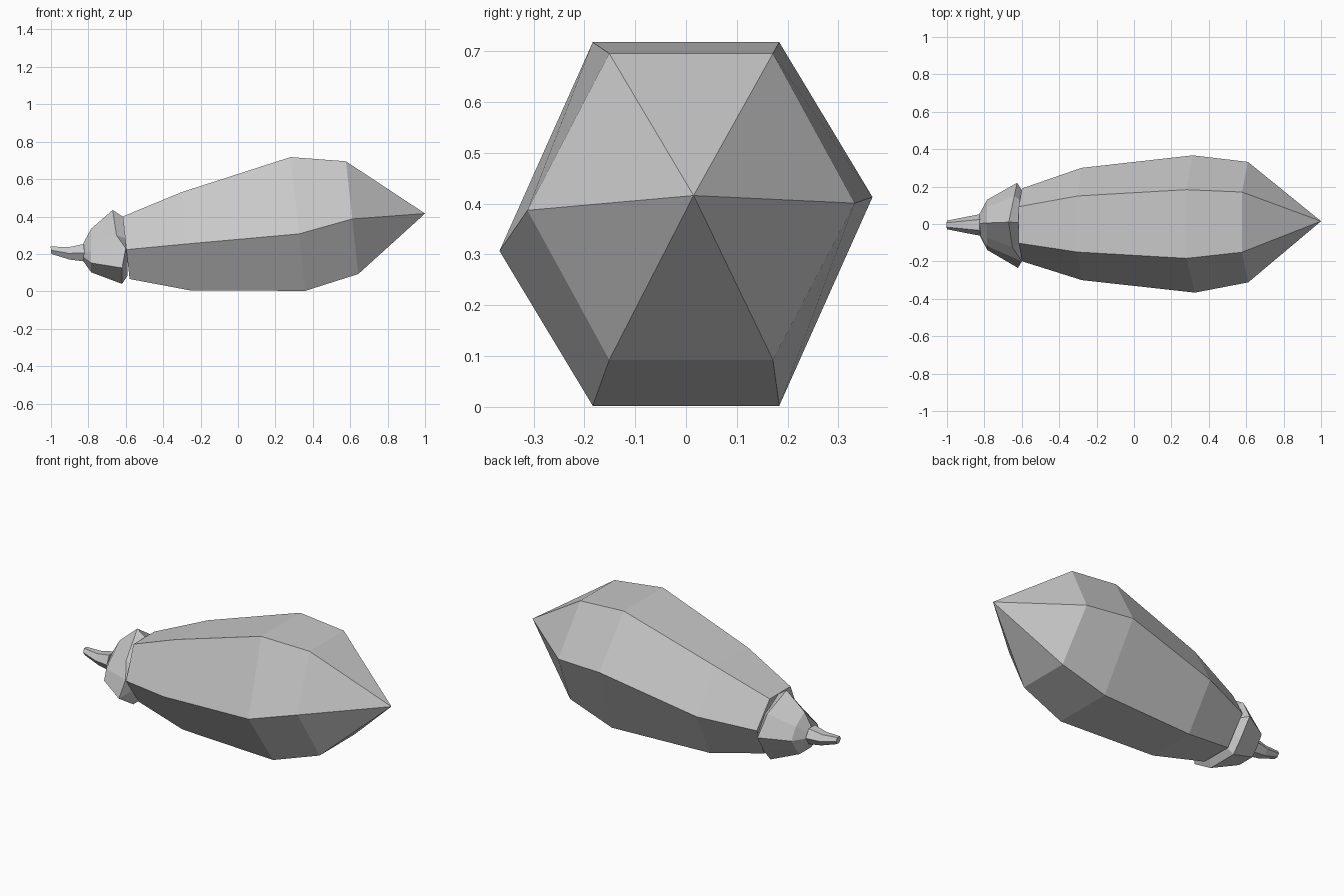
import bpy, bmesh
from math import cos, sin, radians

default_cube = bpy.data.objects.get("Cube")
if default_cube:
    bpy.data.objects.remove(default_cube, do_unlink=True)

grey = bpy.data.materials.new("plain_grey")
grey.use_nodes = True
shade = (0.58, 0.58, 0.58, 1)
grey.diffuse_color = shade
grey.node_tree.nodes["Principled BSDF"].inputs["Base Color"].default_value = shade


def loft(name, rings, tip=None):
    """Skin equal-sized rings; close the far end with a cap or a point."""
    bm = bmesh.new()
    loops = [[bm.verts.new(p) for p in ring] for ring in rings]
    count = len(loops[0])
    for a, b in zip(loops, loops[1:]):
        for i in range(count):
            j = (i + 1) % count
            bm.faces.new((a[i], a[j], b[j], b[i]))
    bm.faces.new(loops[0])
    if tip:
        point = bm.verts.new(tip)
        for i in range(count):
            bm.faces.new((loops[-1][i], loops[-1][(i + 1) % count], point))
    else:
        bm.faces.new(loops[-1])
    bmesh.ops.recalc_face_normals(bm, faces=bm.faces)
    mesh = bpy.data.meshes.new(name)
    bm.to_mesh(mesh)
    bm.free()
    mesh.materials.append(grey)
    obj = bpy.data.objects.new(name, mesh)
    bpy.context.collection.objects.link(obj)
    return obj


def hexagon(cx, cy, cz, ry, rz, skew=0.0, lean=0.11):
    """Six-sided section leaning back towards its top, one side corner raised."""
    ring = []
    for k in range(6):
        a = radians(60 * k)
        dz = rz * sin(a)
        if k % 3 == 0:
            dz += skew * cos(a)
        ring.append((cx - lean * dz, cy + ry * cos(a), cz + dz))
    return ring


# Faceted body, swelling towards its pointed end
loft("body", [
    hexagon(-0.598, -0.005, 0.233, 0.195, 0.193, 0.01),
    hexagon(-0.28, 0, 0.268, 0.3, 0.303, 0.015, 0.08),
    hexagon(0.32, 0, 0.36, 0.367, 0.413, 0.053),
    hexagon(0.61, 0.01, 0.394, 0.322, 0.348, 0.007),
], tip=(1, 0.015, 0.416))

# Leafy cap with an uneven rim of peaks and notches
rim = [(-0.67, 0.01, 0.435), (-0.64, 0.15, 0.34), (-0.625, 0.22, 0.22),
       (-0.62, 0.15, 0.11), (-0.62, 0.09, 0.04), (-0.62, -0.1, 0.04),
       (-0.62, -0.235, 0.125), (-0.6, -0.2, 0.23), (-0.65, -0.125, 0.3)]


def shrunk_rim(x, factor, cz):
    return [(x, y * factor, cz + (z - cz) * factor) for _, y, z in rim]


loft("leaf_cap", [
    shrunk_rim(-0.825, 0.26, 0.2),
    shrunk_rim(-0.785, 0.59, 0.19),
    rim,
    shrunk_rim(-0.59, 0.75, 0.22),
])

# Thin bent stem
loft("stem", [
    hexagon(-1, -0.005, 0.22, 0.023, 0.023),
    hexagon(-0.905, -0.005, 0.203, 0.042, 0.038),
    hexagon(-0.82, -0.005, 0.206, 0.058, 0.054),
])
